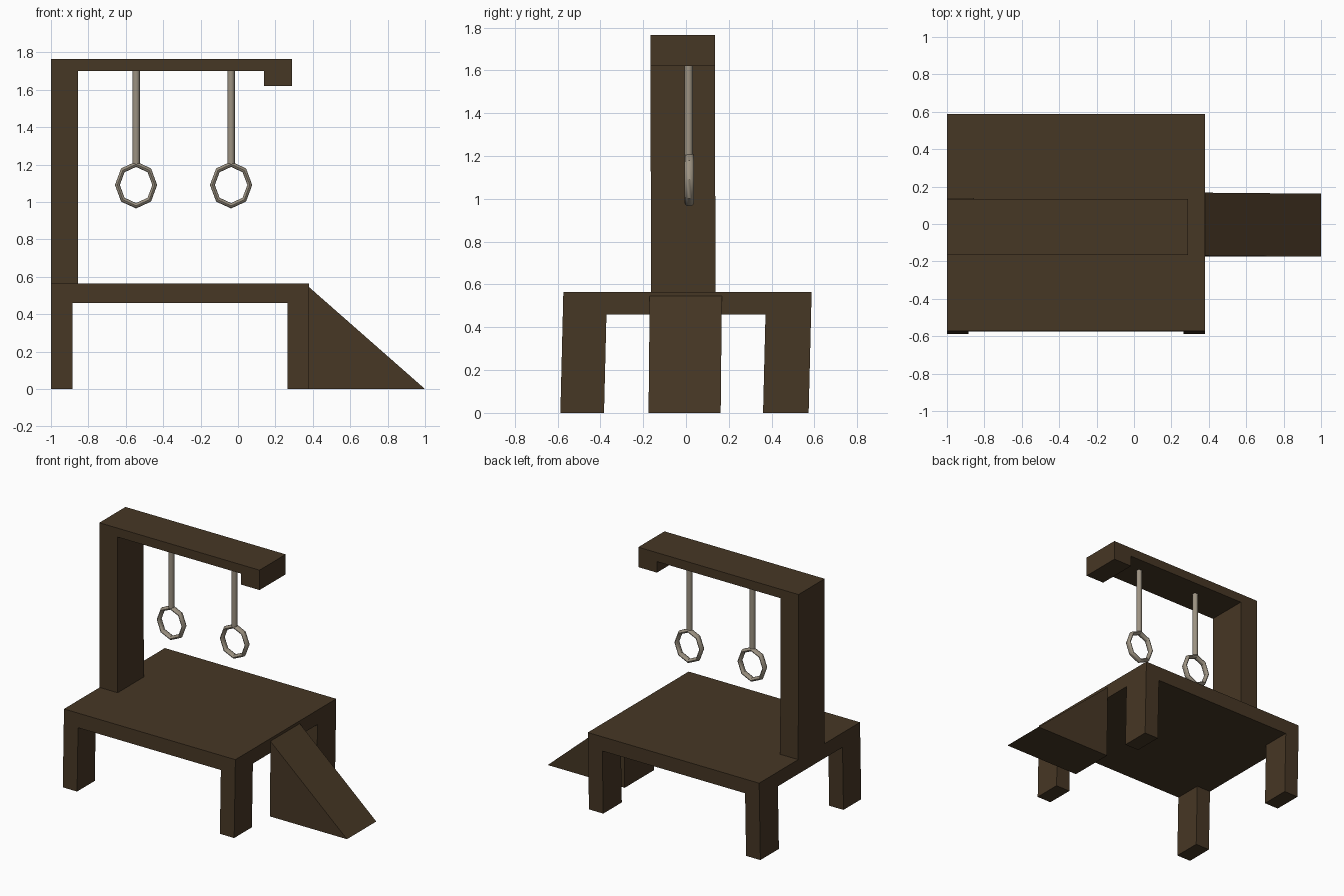
import bpy, bmesh, math
from mathutils import Vector

if "Cube" in bpy.data.objects:
    bpy.data.objects.remove(bpy.data.objects["Cube"])


def material(name, rgb):
    m = bpy.data.materials.new(name)
    m.diffuse_color = (*rgb, 1)
    m.use_nodes = True
    m.node_tree.nodes["Principled BSDF"].inputs["Base Color"].default_value = m.diffuse_color
    return m


WOOD = material("dark_wood", (0.062, 0.038, 0.018))
METAL = material("pale_metal", (0.33, 0.285, 0.22))


def finish(bm, name, mat):
    bmesh.ops.recalc_face_normals(bm, faces=bm.faces[:])
    me = bpy.data.meshes.new(name)
    bm.to_mesh(me)
    bm.free()
    me.materials.append(mat)
    ob = bpy.data.objects.new(name, me)
    bpy.context.collection.objects.link(ob)
    return ob


def extrude_xz(name, profile, y0, y1, lean=0.0, z_ref=0.0):
    """Extrude an x-z profile along y; lean shifts y with height."""
    bm = bmesh.new()
    f = bm.faces.new([bm.verts.new((x, y0, z)) for x, z in profile])
    r = bmesh.ops.extrude_face_region(bm, geom=[f])
    for v in r["geom"]:
        if isinstance(v, bmesh.types.BMVert):
            v.co.y = y1
    for v in bm.verts:
        v.co.y += lean * (v.co.z - z_ref)
    return finish(bm, name, WOOD)


def rect(x0, x1, z0, z1):
    return [(x0, z0), (x1, z0), (x1, z1), (x0, z1)]


# table: slab and four slightly leaning legs
LEAN = 0.014 / 0.565
extrude_xz("platform", rect(-1, 0.38, 0.46, 0.565), -0.587, 0.573, LEAN)
for side, x0 in (("left", -1.0), ("right", 0.265)):
    for end, y0, y1 in (("front", -0.587, -0.383), ("back", 0.36, 0.573)):
        extrude_xz(f"{end}_{side}_leg", rect(x0, x0 + 0.115, 0, 0.46), y0, y1, LEAN)

# ramp wedge
extrude_xz("ramp", [(0.38, 0), (1, 0), (0.38, 0.545)], -0.175, 0.162, 0.01)

# post, overhead beam and drop end in one outline
extrude_xz("gallows_frame",
           [(-1, 0.565), (-0.855, 0.565), (-0.855, 1.70), (0.14, 1.70),
            (0.14, 1.62), (0.29, 1.62), (0.29, 1.765), (-1, 1.765)],
           -0.163, 0.138, -0.003, 0.565)


# hanging rod with an eight sided ring
def hanging_ring(label, x):
    bpy.ops.mesh.primitive_cylinder_add(vertices=12, radius=0.02, depth=0.5,
                                        location=(x, 0.012, 1.455))
    rod = bpy.context.object
    rod.name = f"{label}_rod"
    rod.data.materials.append(METAL)
    bpy.ops.object.shade_smooth_by_angle(angle=math.radians(40))

    bpy.ops.mesh.primitive_torus_add(major_segments=8, minor_segments=12,
                                     major_radius=0.1, minor_radius=0.013)
    ring = bpy.context.object
    ring.name = f"{label}_ring"
    for v in ring.data.vertices:
        a, b, c = v.co
        v.co = Vector((a, -c * 1.65, b * 1.11))
    ring.location = (x, 0.015, 1.091)
    ring.data.materials.append(METAL)
    bpy.ops.object.shade_smooth_by_angle(angle=math.radians(40))


hanging_ring("left", -0.545)
hanging_ring("right", -0.037)
